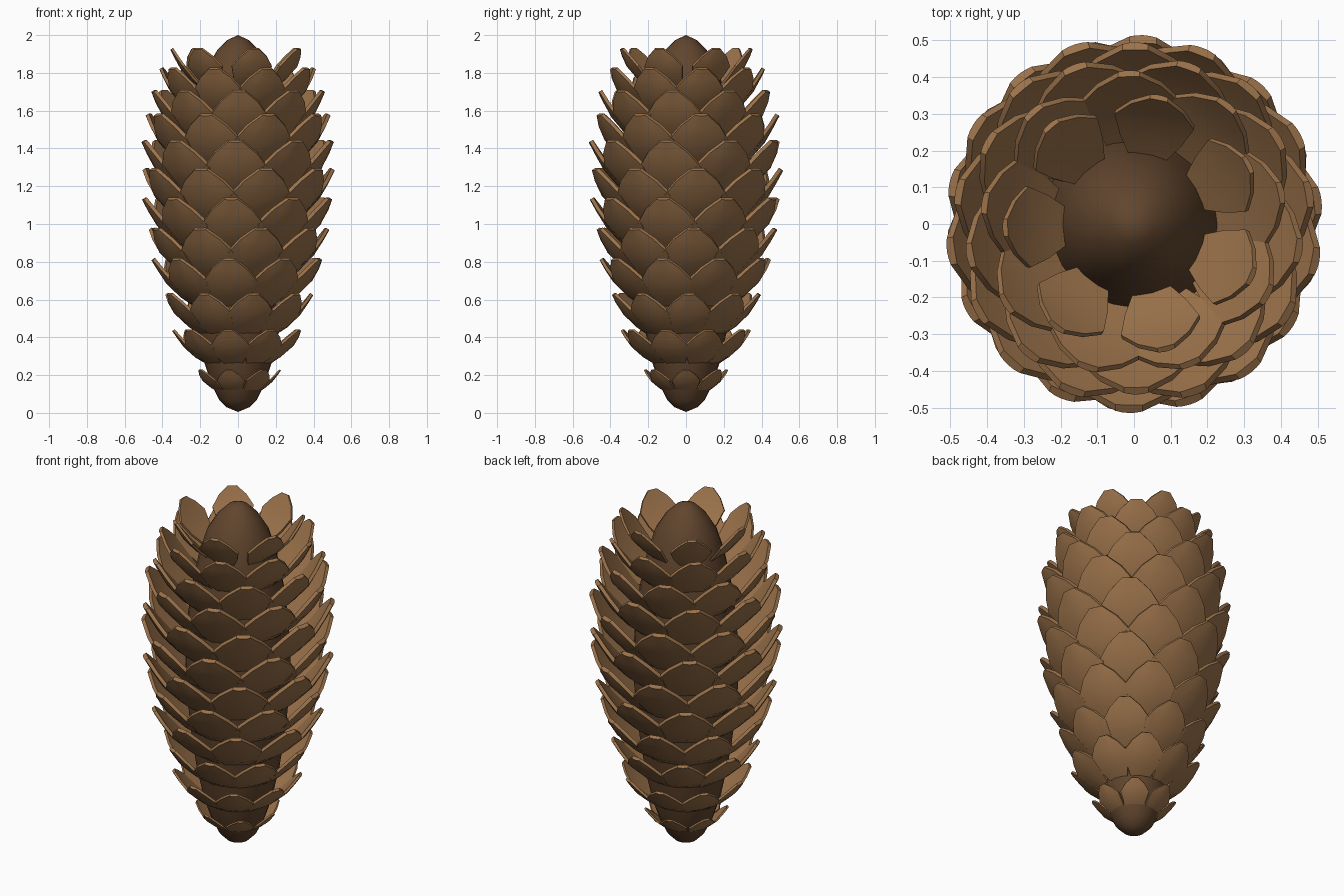
import bpy, bmesh
from math import sin, cos, radians, pi
from mathutils import Vector

if "Cube" in bpy.data.objects:
    bpy.data.objects.remove(bpy.data.objects["Cube"])


def material(name, rgb):
    m = bpy.data.materials.new(name)
    m.diffuse_color = (*rgb, 1)
    m.use_nodes = True
    m.node_tree.nodes["Principled BSDF"].inputs["Base Color"].default_value = m.diffuse_color
    return m


def finish(name, bm, mat, angle):
    bmesh.ops.recalc_face_normals(bm, faces=bm.faces)
    me = bpy.data.meshes.new(name)
    bm.to_mesh(me)
    bm.free()
    ob = bpy.data.objects.new(name, me)
    bpy.context.collection.objects.link(ob)
    me.materials.append(mat)
    bpy.ops.object.select_all(action='DESELECT')
    ob.select_set(True)
    bpy.context.view_layer.objects.active = ob
    bpy.ops.object.shade_smooth_by_angle(angle=radians(angle))
    return ob


scale_mat = material("scale_brown", (0.33, 0.17, 0.07))
core_mat = material("core_brown", (0.12, 0.06, 0.027))

# Core: lathed spindle (radius, height)
profile = [(0, 0.005), (0.06, 0.03), (0.10, 0.07), (0.14, 0.15), (0.18, 0.27), (0.22, 0.45),
           (0.25, 0.65), (0.275, 0.9), (0.28, 1.1), (0.27, 1.3), (0.245, 1.5),
           (0.205, 1.7), (0.165, 1.83), (0.11, 1.92), (0.055, 1.975), (0, 2.0)]
bm = bmesh.new()
vs = [bm.verts.new((r, 0, z)) for r, z in profile]
es = [bm.edges.new(p) for p in zip(vs, vs[1:])]
bmesh.ops.spin(bm, geom=vs + es, cent=(0, 0, 0), axis=(0, 0, 1), angle=2 * pi, steps=24)
bmesh.ops.remove_doubles(bm, verts=bm.verts, dist=1e-4)
finish("core", bm, core_mat, 50)

# Scale outline: (fraction of length, fraction of half width)
OUTLINE = [(0, 0.42), (0.3, 0.78), (0.6, 1.0), (0.83, 0.66), (1.0, 0.22)]
COLS = (-1, -0.5, 0, 0.5, 1)


def add_scale(bm, ang, tip_r, tip_z, width, length, tilt):
    """One domed plate with its tip at (tip_r, tip_z), curling upward toward the tip."""
    out = Vector((cos(ang), sin(ang), 0))
    side = Vector((-sin(ang), cos(ang), 0))
    # Centre line traced back from the tip, tilt easing off toward the base
    pos = out * tip_r + Vector((0, 0, tip_z))
    spine, last = {}, 1.0
    for t, _ in reversed(OUTLINE):
        a = tilt + radians(4 - 16 * (1 - (t + last) / 2))
        pos = pos - (out * cos(a) + Vector((0, 0, sin(a)))) * (last - t) * length
        spine[t] = (pos.copy(), out * sin(a) - Vector((0, 0, cos(a))))
        last = t
    layers = []
    for face in (0, 1):
        rows = []
        for t, w in OUTLINE:
            p, normal = spine[t]
            row = []
            for c in COLS:
                dome = (1 - c * c) * sin(pi * min(t, 0.92))
                h = width * (0.07 * dome if face == 0 else 0.01 * dome - 0.06)
                row.append(bm.verts.new(p + side * c * w * width / 2 + normal * h))
            rows.append(row)
        layers.append(rows)
        for a, b in zip(rows, rows[1:]):
            for k in range(4):
                bm.faces.new((a[k], a[k + 1], b[k + 1], b[k]))

    # Rim joining outer and inner skins
    def loop(r):
        return r[0] + [x[-1] for x in r[1:]] + r[-1][-2::-1] + [x[0] for x in r[-2:0:-1]]
    A, B = loop(layers[0]), loop(layers[1])
    for k in range(len(A)):
        j = (k + 1) % len(A)
        bm.faces.new((A[k], A[j], B[j], B[k]))


# Rings: tip height, tip radius, scale width, tilt, count
RINGS = [(0.225, 0.225, 0.15, 46, 7), (0.435, 0.345, 0.21, 48, 9),
         (0.625, 0.395, 0.25, 50, 9), (0.81, 0.455, 0.28, 51, 9),
         (0.97, 0.48, 0.31, 52, 9), (1.13, 0.505, 0.325, 53, 9),
         (1.285, 0.51, 0.335, 54, 9), (1.435, 0.51, 0.335, 55, 9),
         (1.575, 0.49, 0.32, 55, 9), (1.70, 0.46, 0.30, 56, 9),
         (1.82, 0.415, 0.265, 56, 9), (1.925, 0.355, 0.22, 56, 7)]
for i, (z, r, w, tilt, n) in enumerate(RINGS):
    bm = bmesh.new()
    start = (i % 2) * 180 / n + (1.2 * i if n == 9 else 0.15 * i)   # staggered rows, slow twist
    for k in range(n):
        add_scale(bm, radians(start) + 2 * pi * k / n, r, z, w, w * 1.25, radians(tilt))
    finish(f"scale_ring_{i + 1}", bm, scale_mat, 40)
